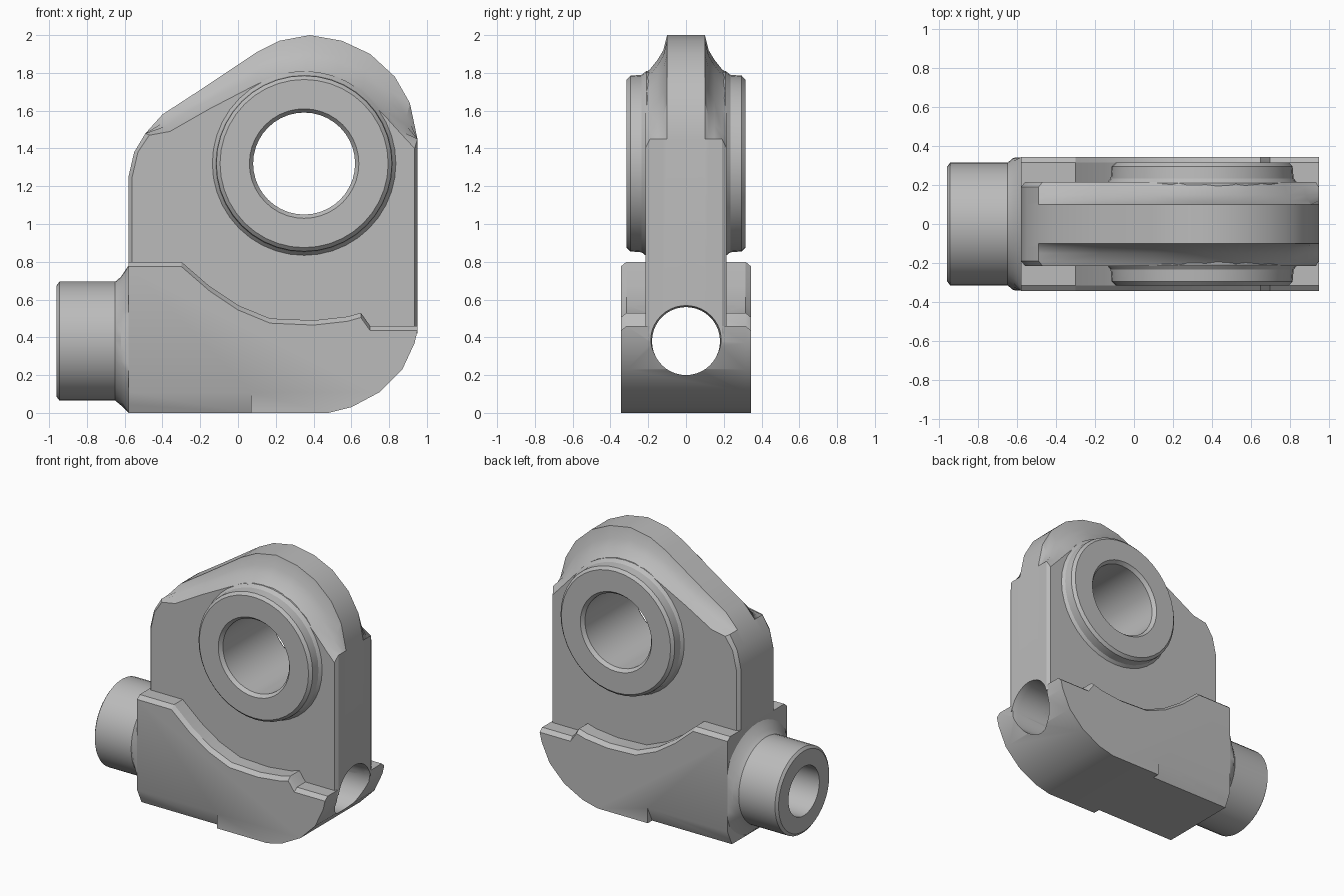
import bpy, bmesh, math

cube = bpy.data.objects.get("Cube")
if cube:
    bpy.data.objects.remove(cube, do_unlink=True)

metal = bpy.data.materials.new("cast_grey")
metal.use_nodes = True
GREY = (0.5, 0.5, 0.5, 1)
metal.diffuse_color = GREY
metal.node_tree.nodes["Principled BSDF"].inputs["Base Color"].default_value = GREY


def loft(name, rings):
    """Skin a list of equal-length closed rings and cap both ends."""
    bm = bmesh.new()
    rows = [[bm.verts.new(p) for p in ring] for ring in rings]
    n = len(rows[0])
    for a, b in zip(rows, rows[1:]):
        for i in range(n):
            j = (i + 1) % n
            bm.faces.new((a[i], a[j], b[j], b[i]))
    bm.faces.new(rows[0])
    bm.faces.new(rows[-1])
    bmesh.ops.recalc_face_normals(bm, faces=bm.faces)
    mesh = bpy.data.meshes.new(name)
    bm.to_mesh(mesh)
    bm.free()
    obj = bpy.data.objects.new(name, mesh)
    bpy.context.collection.objects.link(obj)
    mesh.materials.append(metal)
    return obj


def circle(axis, pos, r, centre, n=40):
    """Ring of points around the x or y axis."""
    pts = []
    for k in range(n):
        a = math.tau * k / n
        u, z = centre[0] + r * math.cos(a), centre[1] + r * math.sin(a)
        pts.append((pos, u, z) if axis == "x" else (u, pos, z))
    return pts


def turned(name, axis, profile, centre):
    return loft(name, [circle(axis, p, r, centre) for p, r in profile])


def both_sides(layers):
    """Mirror (y, outline) layers through y = 0, running front to back."""
    full = [(-y, o) for y, o in layers] + [(y, o) for y, o in reversed(layers)]
    return [[(x, y, z) for x, z in o] for y, o in full]


def cut(obj, cutter):
    bpy.context.view_layer.objects.active = obj
    mod = obj.modifiers.new("cut", "BOOLEAN")
    mod.operation, mod.solver, mod.object = "DIFFERENCE", "EXACT", cutter
    bpy.ops.object.modifier_apply(modifier=mod.name)


# Upright plate: outer rim outline paired with the thicker shoulder outline
rim = [(-.58, .3), (-.58, 1.25), (-.55, 1.38), (-.49, 1.48), (-.4, 1.58),
       (-.2, 1.71), (.1, 1.91), (.22, 1.97), (.38, 2), (.55, 1.97),
       (.7, 1.9), (.83, 1.78), (.91, 1.64), (.95, 1.45), (.95, .42)]
shoulder = [(-.56, .3), (-.56, 1.25), (-.53, 1.38), (-.47, 1.47), (-.36, 1.49),
            (-.15, 1.61), (.1, 1.74), (.23, 1.79), (.36, 1.8), (.52, 1.77),
            (.65, 1.7), (.77, 1.58), (.87, 1.47), (.935, 1.4), (.935, .42)]


def blend(t):
    out = []
    for (x0, z0), (x1, z1) in zip(shoulder, rim):
        side = abs(z0 - z1) < 0.06 and t > 0
        s = 1 if side else t
        out.append((x0 + (x1 - x0) * s, z0 + (z1 - z0) * s))
    return out


plate = loft("upright_plate", both_sides(
    [(y, blend(t)) for y, t in
     ((.215, 0), (.19, .1), (.15, .35), (.12, .6), (.1, 1))]))

# Wide base with a scooped top edge and rounded toe
top = [(.95, .46), (.7, .46), (.65, .53), (.58, .51), (.4, .49), (.17, .5),
       (0, .57), (-.15, .67), (-.3, .8), (-.58, .8)]
bottom = [(-.58, 0), (.48, 0), (.6, .03), (.75, .11), (.87, .23), (.935, .37)]
lowered = [(x, z - .025) for x, z in top]
base = loft("base_block", both_sides([(.345, bottom + lowered), (.315, bottom + top)]))

# Bevels under the base's rear length
bevels = []
for s in (-1, 1):
    tri = [(s * .36, .14), (s * .36, -.05), (s * .27, -.05)]
    bevels.append(loft("bevel_cutter", [[(x, y, z) for y, z in tri] for x in (-.7, .07)]))

# Pipe socket flaring into the base
PIPE = (0, .38)
rings = [circle("x", x, r, PIPE) for x, r in
         ((-.96, .295), (-.945, .315), (-.65, .315), (-.62, .34), (-.58, .4), (-.5, .4))]
rings = [[(x, max(-.343, min(.343, y)), max(.002, z)) for x, y, z in r] for r in rings]
pipe = loft("pipe_socket", rings)

# Round boss through the plate
BORE = (.35, 1.32)
half = [(.315, .445), (.295, .465), (.235, .47), (.21, .49)]
boss = turned("bore_boss", "y", [(-y, r) for y, r in half] + [(y, r) for y, r in reversed(half)], BORE)

# Bore, plate clearance and long channel
bore = turned("bore_cutter", "y", [(-.4, .3), (-.315, .29), (-.29, .27),
                                   (.29, .27), (.315, .29), (.4, .3)], BORE)
clearance = turned("clearance_cutter", "y", [(-.4, .35), (.4, .35)], BORE)
channel = turned("channel_cutter", "x", [(-1.1, .18), (.9, .18), (.96, .19), (1.1, .19)], PIPE)

cut(plate, clearance)
cut(boss, bore)
for part in (plate, base, pipe):
    cut(part, channel)
for b in bevels:
    cut(base, b)
for helper in bevels + [bore, clearance, channel]:
    bpy.data.objects.remove(helper, do_unlink=True)

# Smooth curved walls, keep machined edges crisp
bpy.ops.object.select_all(action="DESELECT")
for part in (plate, base, pipe, boss):
    part.select_set(True)
bpy.context.view_layer.objects.active = plate
bpy.ops.object.shade_smooth_by_angle(angle=math.radians(28))
